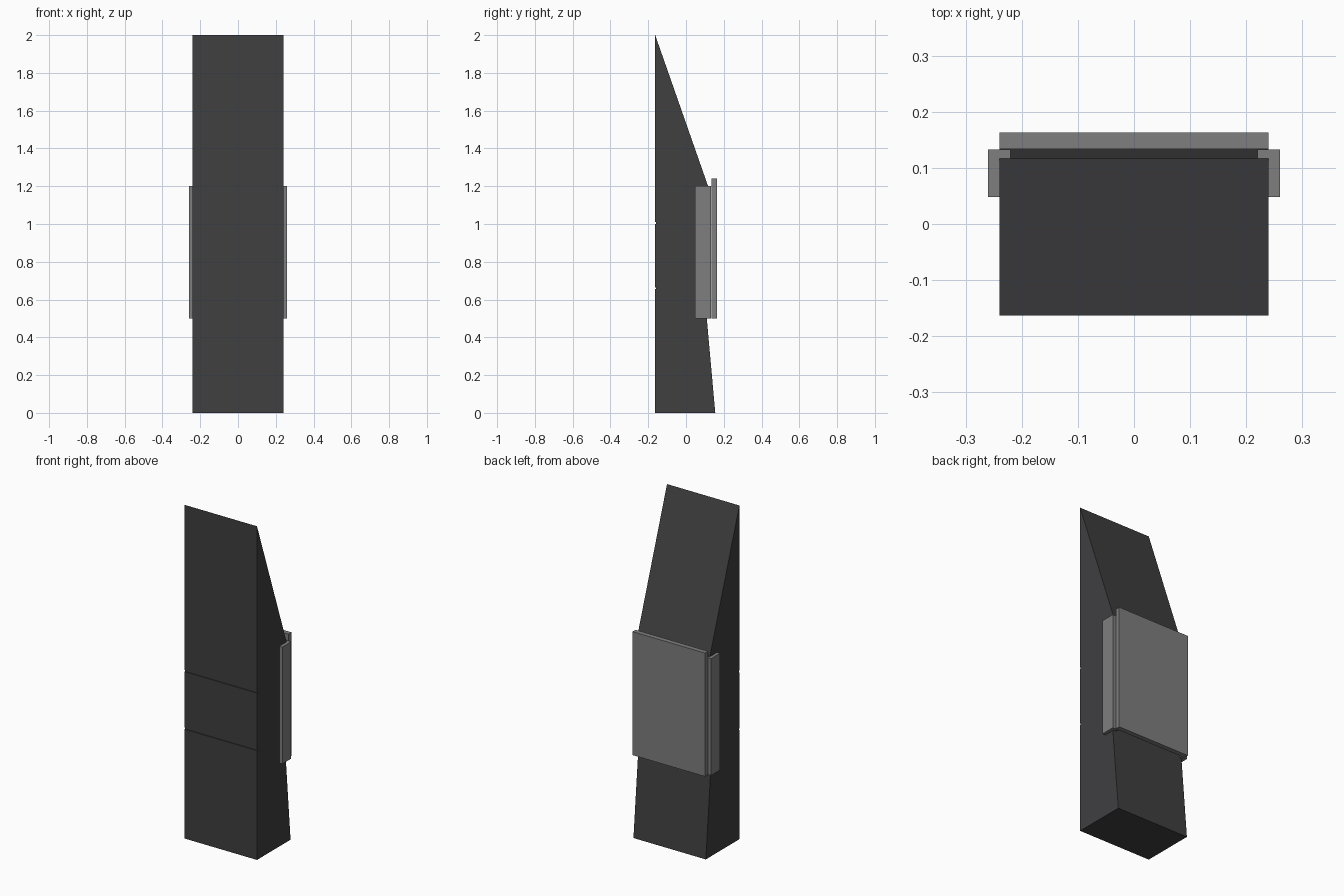
import bpy
import bmesh

cube = bpy.data.objects.get("Cube")
if cube:
    bpy.data.objects.remove(cube, do_unlink=True)


def material(name, rgb):
    mat = bpy.data.materials.new(name)
    mat.use_nodes = True
    color = (*rgb, 1.0)
    mat.diffuse_color = color
    mat.node_tree.nodes["Principled BSDF"].inputs["Base Color"].default_value = color
    return mat


def extrude_profile(name, points, offset, mat):
    """Close a flat outline and extrude it along the offset vector."""
    bm = bmesh.new()
    face = bm.faces.new([bm.verts.new(p) for p in points])
    result = bmesh.ops.extrude_face_region(bm, geom=[face], use_keep_orig=True)
    verts = [v for v in result["geom"] if isinstance(v, bmesh.types.BMVert)]
    bmesh.ops.translate(bm, verts=verts, vec=offset)
    bmesh.ops.recalc_face_normals(bm, faces=bm.faces)
    mesh = bpy.data.meshes.new(name)
    bm.to_mesh(mesh)
    bm.free()
    mesh.materials.append(mat)
    obj = bpy.data.objects.new(name, mesh)
    bpy.context.collection.objects.link(obj)
    return obj


dark = material("dark_grey", (0.05, 0.05, 0.053))
light = material("light_grey", (0.21, 0.21, 0.214))

half_width = 0.24
front, waist = -0.163, 0.117
clip_bottom, clip_top = 0.5, 1.2

# Wedge body: side outline with two fine grooves across the front
outline = [(front, 0), (0.155, 0), (0.11, clip_bottom), (waist, clip_top), (front, 2)]
for z in (1.005, 0.66):
    outline += [(front, z + 0.005), (front + 0.005, z + 0.005),
                (front + 0.005, z - 0.005), (front, z - 0.005)]
extrude_profile("body", [(-half_width, y, z) for y, z in outline],
                (2 * half_width, 0, 0), dark)

# L-shaped side clips wrapping the back corners
clip = [(0.24, 0.048), (0.26, 0.048), (0.26, 0.133),
        (0.22, 0.133), (0.22, waist), (0.24, waist)]
for name, side in (("left_clip", 1), ("right_clip", -1)):
    extrude_profile(name, [(side * x, y, clip_bottom) for x, y in clip],
                    (0, 0, clip_top - clip_bottom), light)

# Flat back plate, a little taller than the clips
plate = [(-half_width, 0.134), (half_width, 0.134),
         (half_width, 0.163), (-half_width, 0.163)]
extrude_profile("back_plate", [(x, y, clip_bottom) for x, y in plate],
                (0, 0, 0.74), light)
